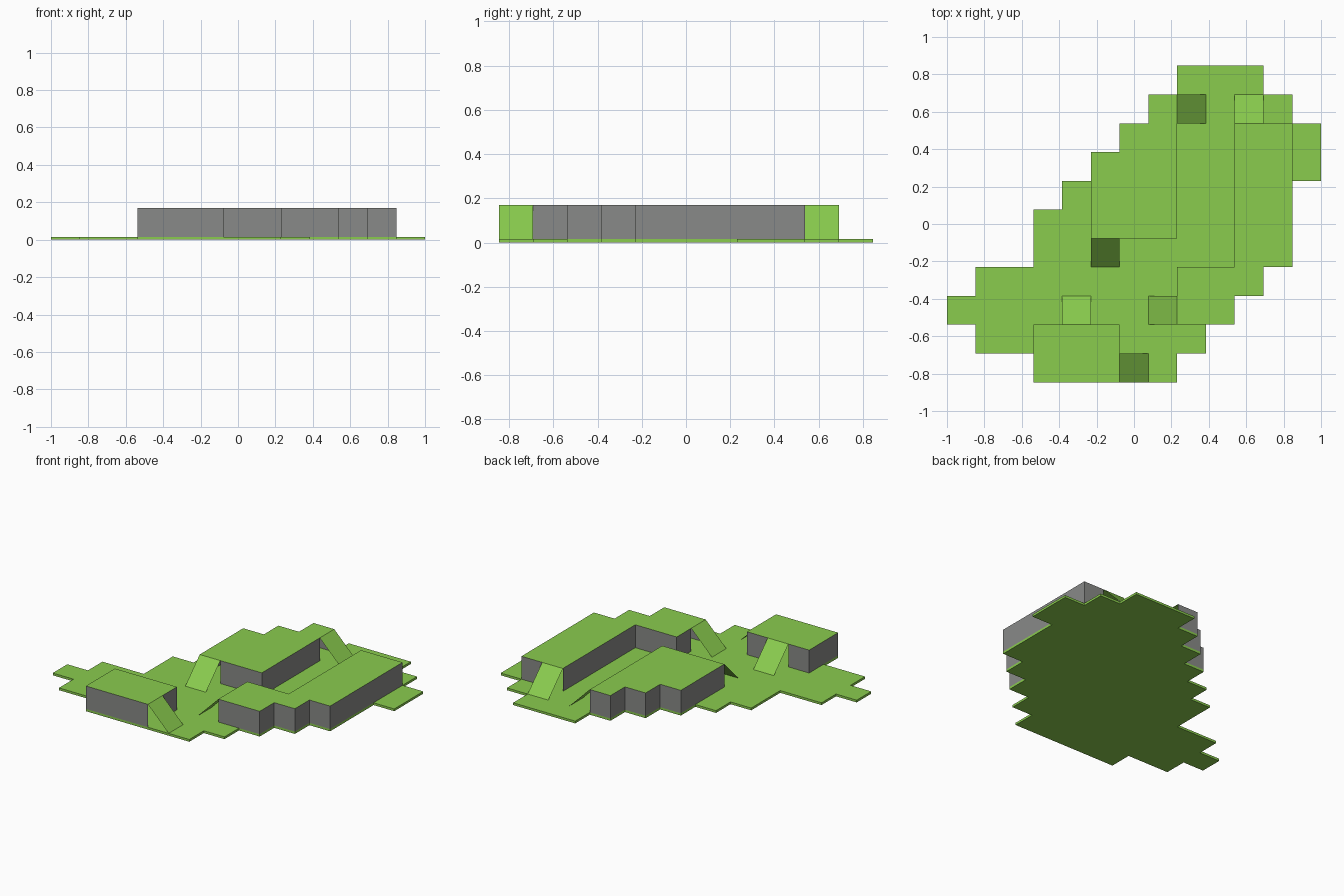
import bpy, bmesh, math

if "Cube" in bpy.data.objects:
    bpy.data.objects.remove(bpy.data.objects["Cube"])

CELL = 2 / 13            # size of one grid square
BASE = CELL * 0.1        # thickness of the ground plate
TOP = BASE + CELL        # height of the raised terraces


def material(name, rgb):
    mat = bpy.data.materials.new(name)
    mat.use_nodes = True
    mat.diffuse_color = (*rgb, 1)
    mat.node_tree.nodes["Principled BSDF"].inputs["Base Color"].default_value = (*rgb, 1)
    return mat


GRASS = material("grass green", (0.254, 0.604, 0.076))
STONE = material("stone grey", (0.25, 0.254, 0.246))


def point(i, j, z):
    return ((i - 6.5) * CELL, (j - 5.5) * CELL, z)


def face(bm, *corners, mat=0):
    bm.faces.new([bm.verts.new(point(*c)) for c in corners]).material_index = mat


def finish(name, bm):
    bmesh.ops.remove_doubles(bm, verts=bm.verts, dist=1e-5)
    bmesh.ops.dissolve_limit(bm, angle_limit=math.radians(1), verts=bm.verts,
                             edges=bm.edges, delimit={'MATERIAL'})
    mesh = bpy.data.meshes.new(name)
    bm.to_mesh(mesh)
    bm.free()
    mesh.materials.append(GRASS)
    mesh.materials.append(STONE)
    bpy.context.collection.objects.link(bpy.data.objects.new(name, mesh))


def cells(first_row, spans):
    return {(i, first_row + r) for r, (a, b) in enumerate(spans) for i in range(a, b)}


def border(i, j):
    """Each side of a square: the neighbour and the edge, counter-clockwise."""
    ring = [(i, j), (i + 1, j), (i + 1, j + 1), (i, j + 1)]
    neighbours = [(i, j - 1), (i + 1, j), (i, j + 1), (i - 1, j)]
    return [(n, ring[k], ring[(k + 1) % 4]) for k, n in enumerate(neighbours)]


def slab(name, area, z0, z1, wall_mat, openings=(), bottom=False):
    bm = bmesh.new()
    for i, j in area:
        sides = border(i, j)
        ring = [a for _, a, _ in sides]
        face(bm, *[(*c, z1) for c in ring])
        if bottom:
            face(bm, *[(*c, z0) for c in reversed(ring)])
        for n, a, b in sides:
            if n not in area and n not in openings:
                face(bm, (*a, z0), (*b, z0), (*b, z1), (*a, z1), mat=wall_mat)
    finish(name, bm)


# Ramp squares, with the direction in which each one descends
RAMPS = {
    "front_terrace_side_ramp": ((6, 0), (1, 0)),
    "front_terrace_back_ramp": ((4, 2), (0, 1)),
    "middle_terrace_front_ramp": ((5, 4), (0, -1)),
    "middle_terrace_side_ramp": ((8, 9), (1, 0)),
    "left_terrace_side_ramp": ((7, 2), (-1, 0)),
    "left_terrace_back_ramp": ((10, 9), (0, 1)),
}
openings = {cell for cell, _ in RAMPS.values()}

# Ground plate, one span of squares per row from front to back
ground = cells(0, [(3, 8), (1, 9), (0, 10), (1, 11), (3, 12), (3, 12),
                   (4, 12), (5, 13), (6, 13), (7, 12), (8, 11)])
slab("ground_plate", ground, 0, BASE, 0, bottom=True)

# Raised terraces, left open where a ramp meets them
slab("front_terrace", cells(0, [(3, 6)] * 2), BASE, TOP, 1, openings)
slab("middle_terrace", cells(5, [(5, 8)] * 3 + [(6, 8), (7, 8)]), BASE, TOP, 1, openings)
slab("left_terrace", cells(2, [(8, 10), (8, 11)] + [(10, 12)] * 5), BASE, TOP, 1, openings)

# Sloping ramp sheets
for name, ((i, j), (dx, dy)) in RAMPS.items():
    bm = bmesh.new()
    corners = []
    for _, (x, y), _ in border(i, j):
        downhill = (x - i - 0.5) * dx + (y - j - 0.5) * dy > 0
        corners.append((x, y, BASE if downhill else TOP))
    face(bm, *corners)
    finish(name, bm)
